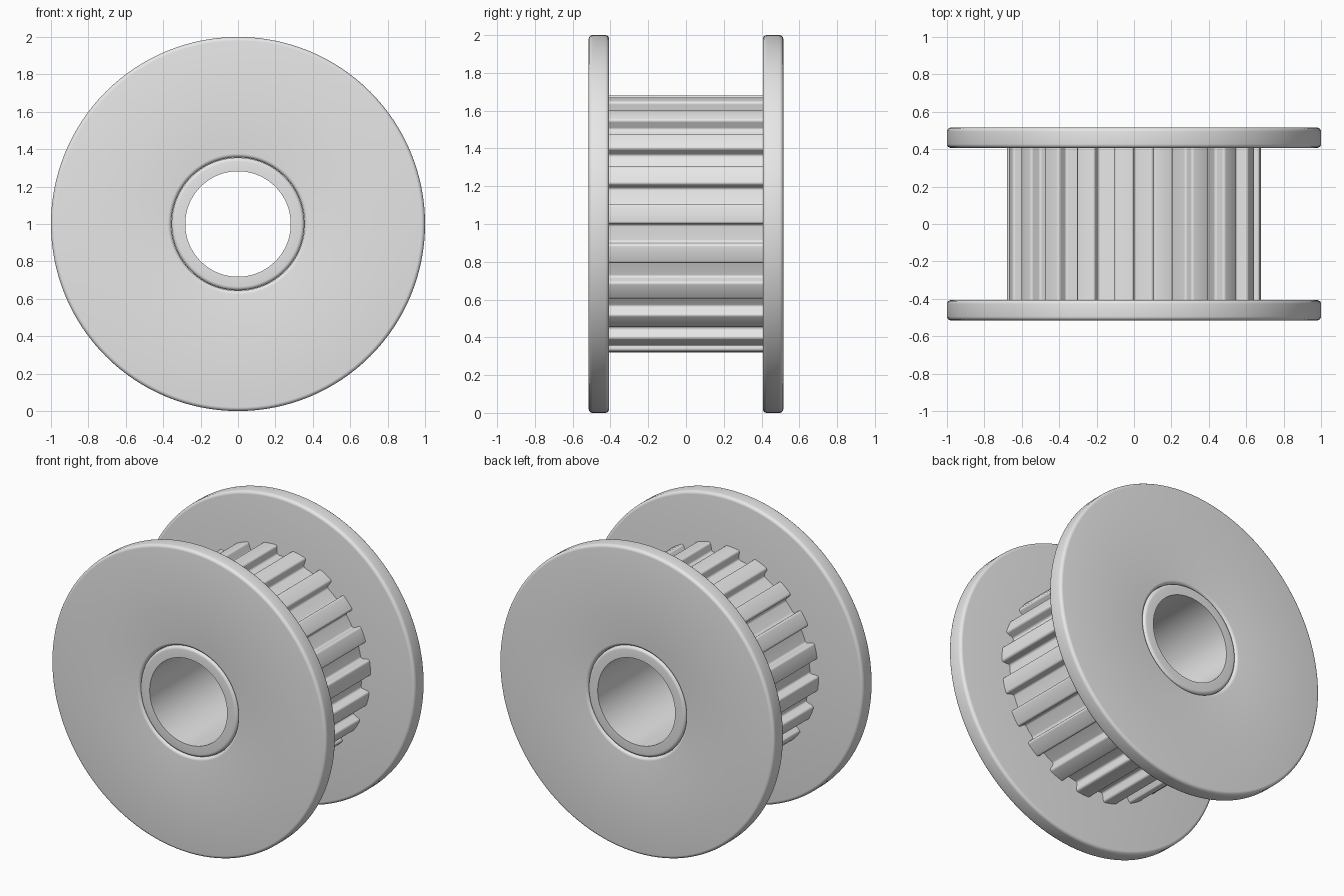
import bpy, bmesh, math
from mathutils import Vector

cube = bpy.data.objects.get("Cube")
if cube:
    bpy.data.objects.remove(cube, do_unlink=True)

metal = bpy.data.materials.new("light_grey_metal")
metal.use_nodes = True
colour = (0.8, 0.8, 0.8, 1)
metal.diffuse_color = colour
metal.node_tree.nodes["Principled BSDF"].inputs["Base Color"].default_value = colour

HALF_WIDTH, INNER_FACE = 0.515, 0.407
TEETH, TIP, ROOT = 20, 0.68, 0.617
SEGMENTS = 128


def rounded(corners, steps=4):
    """Closed 2D outline from (x, y, fillet radius) corners."""
    out = []
    for i, (x, y, r) in enumerate(corners):
        p = Vector((x, y))
        if r == 0:
            out.append(p)
            continue
        a = (Vector(corners[i - 1][:2]) - p).normalized()
        b = (Vector(corners[(i + 1) % len(corners)][:2]) - p).normalized()
        half = a.angle(b) / 2
        centre = p + (a + b).normalized() * (r / math.sin(half))
        start = p + a * (r / math.tan(half)) - centre
        end = p + b * (r / math.tan(half)) - centre
        for k in range(steps + 1):
            out.append(centre + start.lerp(end, k / steps).normalized() * r)
    return out


def finish(name, bm):
    bmesh.ops.recalc_face_normals(bm, faces=bm.faces)
    mesh = bpy.data.meshes.new(name)
    bm.to_mesh(mesh)
    bm.free()
    mesh.materials.append(metal)
    obj = bpy.data.objects.new(name, mesh)
    bpy.context.collection.objects.link(obj)
    obj.location.z = 1
    bpy.ops.object.select_all(action="DESELECT")
    obj.select_set(True)
    bpy.context.view_layer.objects.active = obj
    bpy.ops.object.shade_smooth_by_angle(angle=math.radians(32))
    return obj


def bridge(bm, rings, closed):
    """Quads between successive closed rings of vertices."""
    n = len(rings[0])
    for i in range(len(rings) if closed else len(rings) - 1):
        a, b = rings[i], rings[(i + 1) % len(rings)]
        for j in range(n):
            k = (j + 1) % n
            bm.faces.new((a[j], a[k], b[k], b[j]))


def lathe(name, corners):
    """Revolve a (radius, y) outline around the y axis."""
    bm = bmesh.new()
    outline = rounded(corners)
    rings = []
    for s in range(SEGMENTS):
        t = math.tau * s / SEGMENTS
        rings.append([bm.verts.new((p.x * math.cos(t), p.y, p.x * math.sin(t))) for p in outline])
    bridge(bm, rings, True)
    return finish(name, bm)


# Rim flanges, with a rounded lip around the bore
for name, side in (("front_flange", -1), ("back_flange", 1)):
    lathe(name, [(0.356, side * INNER_FACE, 0), (1, side * INNER_FACE, 0.02),
                 (1, side * HALF_WIDTH, 0.02), (0.356, side * HALF_WIDTH, 0.02)])

# Bore sleeve running through both flanges
lathe("bore_sleeve", [(0.282, -HALF_WIDTH, 0), (0.355, -HALF_WIDTH, 0.02),
                      (0.355, HALF_WIDTH, 0.02), (0.282, HALF_WIDTH, 0)])

# Toothed drum between the flanges: each pitch is half tooth, half gap
pitch = math.tau / TEETH
corners = []
for tooth in range(TEETH):
    for radius, offset in ((TIP, 0), (ROOT, 0.5)):
        for step, fillet in ((0, 0.014), (0.25, 0), (0.5, 0.014)):
            angle = (tooth + offset + step) * pitch
            corners.append((radius * math.cos(angle), radius * math.sin(angle), fillet))
outline = rounded(corners)
bm = bmesh.new()
ends = [[bm.verts.new((p.x, y, p.y)) for p in outline] for y in (-INNER_FACE, INNER_FACE)]
bridge(bm, ends, False)
finish("toothed_drum", bm)
